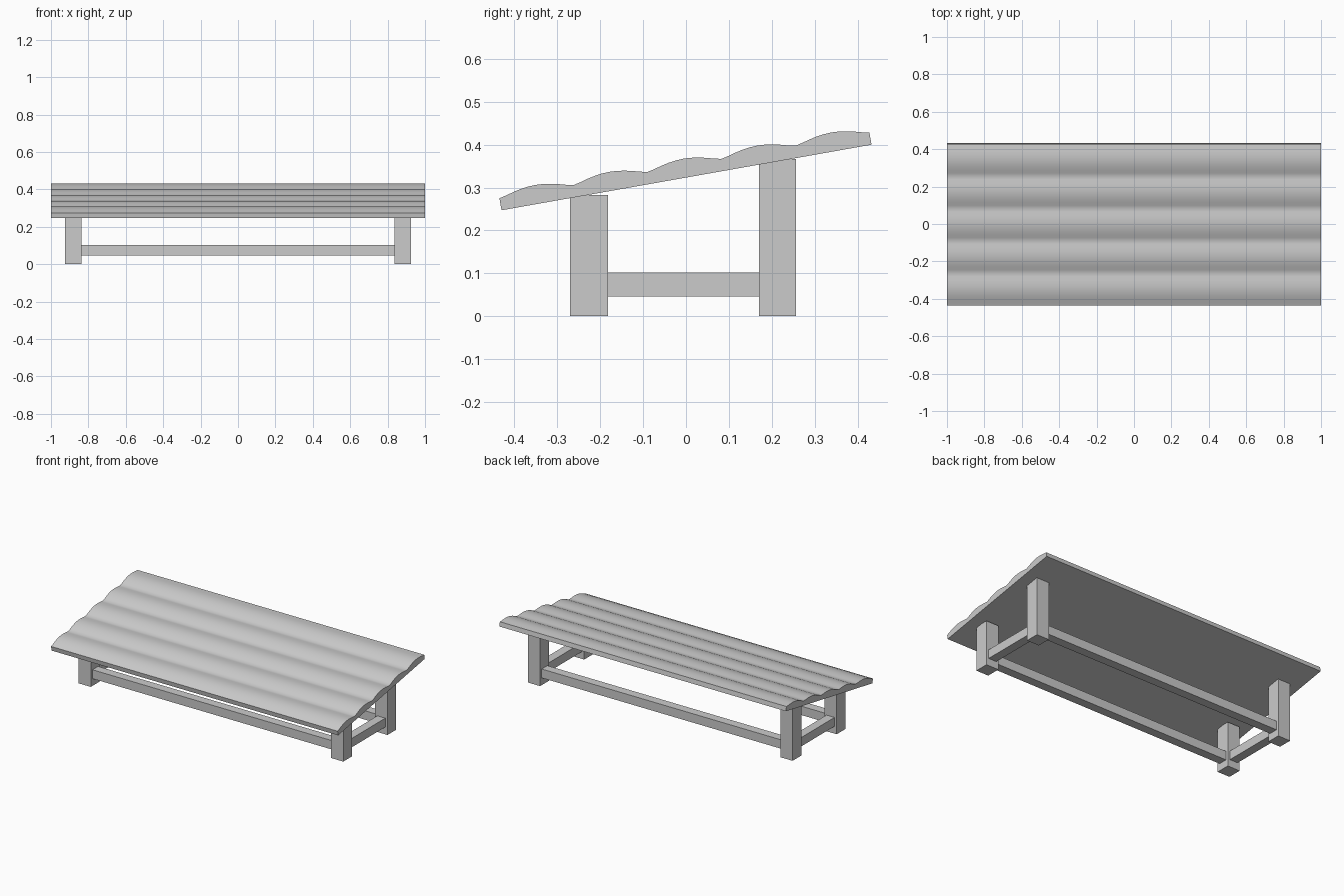
import bpy, bmesh, math

if "Cube" in bpy.data.objects:
    bpy.data.objects.remove(bpy.data.objects["Cube"])


def box(name, x0, x1, y0, y1, z0, z1):
    bpy.ops.mesh.primitive_cube_add(size=1)
    ob = bpy.context.object
    ob.name = name
    for v in ob.data.vertices:
        v.co = (x1 if v.co.x > 0 else x0,
                y1 if v.co.y > 0 else y0,
                z1 if v.co.z > 0 else z0)
    return ob


# Corrugated sloping roof: wavy top, flat underside, extruded along x
WAVES, SEG = 5, 10
tilt = math.atan2(0.153, 0.863)
length = 0.876
c, s = math.cos(tilt), math.sin(tilt)


def slope_point(u, h):
    return (-1, -0.430 + u * c - h * s, 0.247 + u * s + h * c)


bm = bmesh.new()
outline = [slope_point(0, 0), slope_point(length, 0)]
n = WAVES * SEG
for i in range(n, -1, -1):
    wave = math.sqrt(math.sin(math.pi * i / SEG) ** 2 + 0.01) - 0.1
    outline.append(slope_point(length * i / n, 0.0285 + 0.0175 * wave))
face = bm.faces.new([bm.verts.new(p) for p in outline])
ext = bmesh.ops.extrude_face_region(bm, geom=[face])
bmesh.ops.translate(bm, vec=(2, 0, 0),
                    verts=[g for g in ext["geom"] if isinstance(g, bmesh.types.BMVert)])
bmesh.ops.recalc_face_normals(bm, faces=bm.faces)
mesh = bpy.data.meshes.new("corrugated_roof")
bm.to_mesh(mesh)
bm.free()
roof = bpy.data.objects.new("corrugated_roof", mesh)
bpy.context.collection.objects.link(roof)
bpy.context.view_layer.objects.active = roof
bpy.ops.object.select_all(action="DESELECT")
roof.select_set(True)
bpy.ops.object.shade_smooth_by_angle(angle=math.radians(40))

# Posts and short side rails, left and right
for side, sx in (("left", -1), ("right", 1)):
    xa, xb = sorted((sx * 0.838, sx * 0.924))
    box(f"{side}_front_post", xa, xb, -0.27, -0.182, 0, 0.283)
    box(f"{side}_back_post", xa, xb, 0.17, 0.257, 0, 0.367)
    box(f"{side}_rail", sx * 0.881 - 0.028, sx * 0.881 + 0.028,
        -0.182, 0.17, 0.046, 0.102)

# Long rails between the posts
for name, y in (("front_rail", -0.226), ("back_rail", 0.2135)):
    box(name, -0.838, 0.838, y - 0.028, y + 0.028, 0.046, 0.102)
